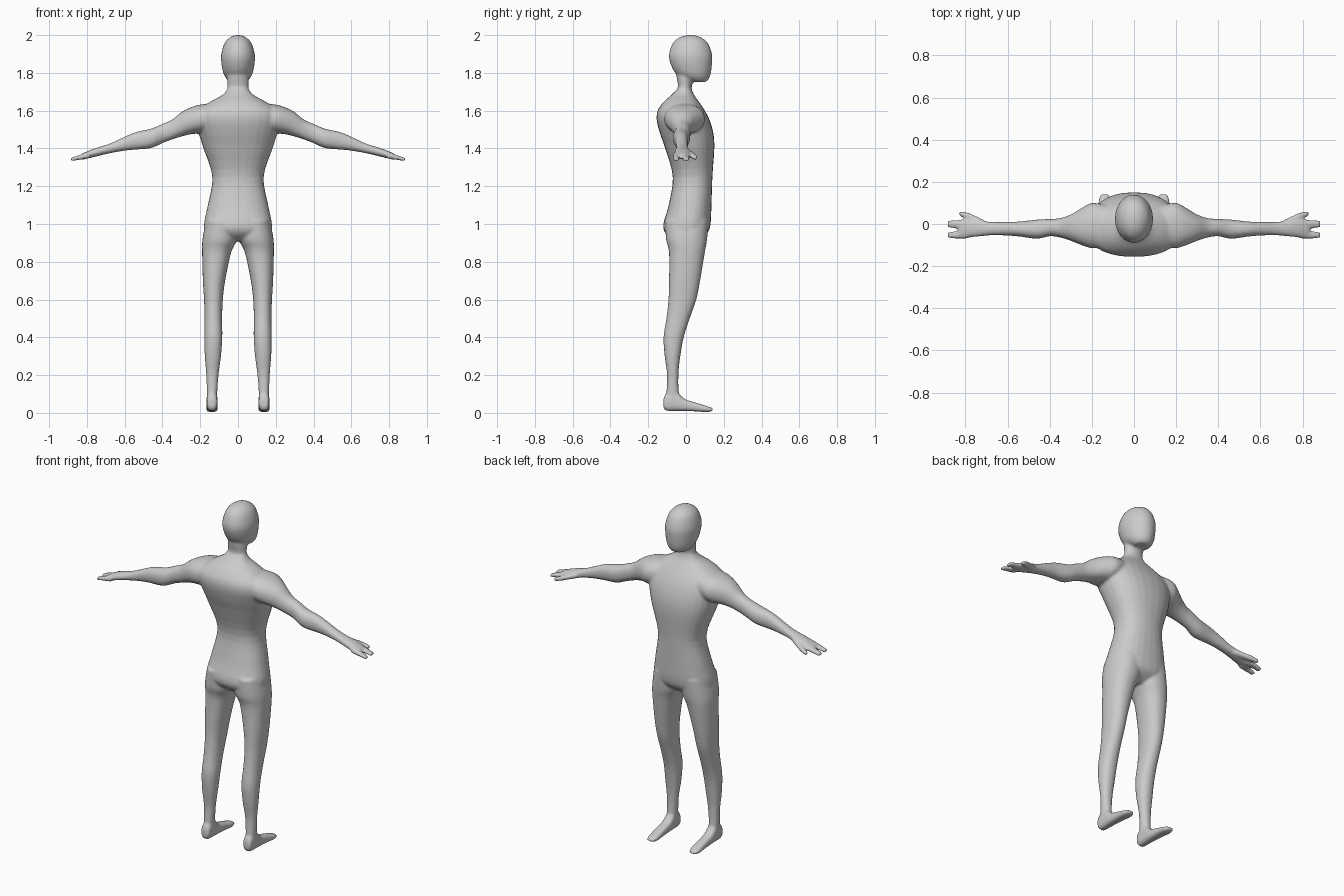
import bpy, bmesh, math

bm = bmesh.new()


def spline(rings, steps=4):
    """Catmull-Rom interpolation through the key rings."""
    p = [rings[0]] + rings + [rings[-1]]
    out = []
    for i in range(1, len(p) - 2):
        for s in range(steps):
            t = s / steps
            out.append([0.5 * (2*b + (c-a)*t + (2*a-5*b+4*c-d)*t*t + (3*b-a-3*c+d)*t**3)
                        for a, b, c, d in zip(p[i-1], p[i], p[i+1], p[i+2])])
    return out + [list(rings[-1])]


def loft(axis, rings, mirror=False, power=2.2, n=28):
    """Closed tube along an axis; ring = (position, min1, max1, min2, max2)."""
    for side in ((1, -1) if mirror else (1,)):
        loops = []
        for t, a0, a1, b0, b1 in spline(rings):
            loop = []
            for k in range(n):
                ang = 2 * math.pi * k / n
                c, s = math.cos(ang), math.sin(ang)
                a = (a0 + a1) / 2 + (a1 - a0) / 2 * math.copysign(abs(c) ** (2 / power), c)
                b = (b0 + b1) / 2 + (b1 - b0) / 2 * math.copysign(abs(s) ** (2 / power), s)
                x, y, z = {'x': (t, a, b), 'y': (a, t, b), 'z': (a, b, t)}[axis]
                loop.append(bm.verts.new((side * x, y, z)))
            loops.append(loop)
        faces = [bm.faces.new(loops[0]), bm.faces.new(loops[-1])]
        for p, q in zip(loops, loops[1:]):
            for k in range(n):
                j = (k + 1) % n
                faces.append(bm.faces.new((p[k], p[j], q[j], q[k])))
        bmesh.ops.recalc_face_normals(bm, faces=faces)


def centred(rows):
    return [(z, -w, w, y0, y1) for z, w, y0, y1 in rows]


# head and neck
loft('z', centred([(2.0, .012, .01, .04), (1.99, .04, -.03, .075), (1.96, .07, -.068, .115),
                   (1.9, .089, -.09, .138), (1.85, .088, -.083, .138), (1.8, .078, -.058, .132),
                   (1.77, .062, -.02, .122), (1.752, .04, .03, .105)]), power=2)
loft('z', centred([(1.84, .05, -.05, .05), (1.78, .057, -.05, .045), (1.72, .056, -.043, .03),
                   (1.66, .07, -.07, .04)]), power=2)

# torso
loft('z', centred([(1.72, .054, -.042, .028), (1.685, .08, -.075, .042), (1.645, .15, -.12, .07),
                   (1.6, .21, -.15, .1), (1.55, .225, -.155, .125), (1.48, .208, -.138, .145),
                   (1.4, .183, -.11, .15), (1.25, .136, -.07, .14), (1.1, .16, -.092, .135),
                   (1.0, .18, -.12, .13), (.95, .17, -.108, .112), (.91, .11, -.06, .06)]), power=2.3)

# legs
loft('z', [(1.02, .0, .17, -.11, .12), (.92, .004, .188, -.106, .112), (.85, .036, .19, -.09, .1),
           (.7, .068, .186, -.09, .075), (.6, .08, .18, -.093, .055), (.5, .084, .177, -.104, .02),
           (.4, .083, .178, -.119, -.012), (.3, .09, .176, -.113, -.03), (.2, .103, .168, -.1, -.04),
           (.1, .11, .165, -.105, -.036), (.04, .11, .165, -.112, -.01)], mirror=True)

# feet
loft('y', [(-.12, .12, .155, .03, .07), (-.105, .11, .165, .012, .1), (-.05, .108, .167, .01, .11),
           (-.01, .108, .167, .01, .075), (.05, .108, .167, .008, .055), (.11, .108, .168, .004, .036),
           (.142, .12, .158, .01, .025)], mirror=True, power=2.8)

# arms and palms
loft('x', [(.13, -.11, .09, 1.49, 1.64), (.2, -.115, .1, 1.48, 1.632), (.25, -.1, .075, 1.475, 1.618),
           (.3, -.08, .045, 1.463, 1.592), (.35, -.064, .028, 1.447, 1.552), (.4, -.058, .024, 1.428, 1.53),
           (.46, -.07, .021, 1.402, 1.505), (.54, -.06, .012, 1.394, 1.487), (.6, -.055, .01, 1.388, 1.462),
           (.68, -.054, .01, 1.374, 1.425), (.76, -.062, .02, 1.355, 1.4), (.82, -.067, .02, 1.343, 1.375),
           (.835, -.064, .016, 1.345, 1.365)], mirror=True)

# fingers and thumbs
for y0, y1 in ((-.07, -.034), (-.021, .02)):
    loft('x', [(.79, y0, y1, 1.346, 1.38), (.85, y0, y1, 1.338, 1.362),
               (.885, y0 + .003, y1 - .003, 1.332, 1.35)], mirror=True)
loft('x', [(.7, -.02, .012, 1.372, 1.405), (.75, -.005, .038, 1.358, 1.388),
           (.79, .02, .055, 1.347, 1.375), (.83, .038, .062, 1.338, 1.358)], mirror=True)

mesh = bpy.data.meshes.new("human_body")
bm.to_mesh(mesh)
bm.free()
body = bpy.data.objects.new("human_body", mesh)
bpy.context.collection.objects.link(body)

# fuse the parts into one skin and soften the joins
fuse = body.modifiers.new("fuse", 'REMESH')
fuse.mode = 'VOXEL'
fuse.voxel_size = .007
fuse.use_smooth_shade = True
soften = body.modifiers.new("soften", 'SMOOTH')
soften.factor = .5
soften.iterations = 6
